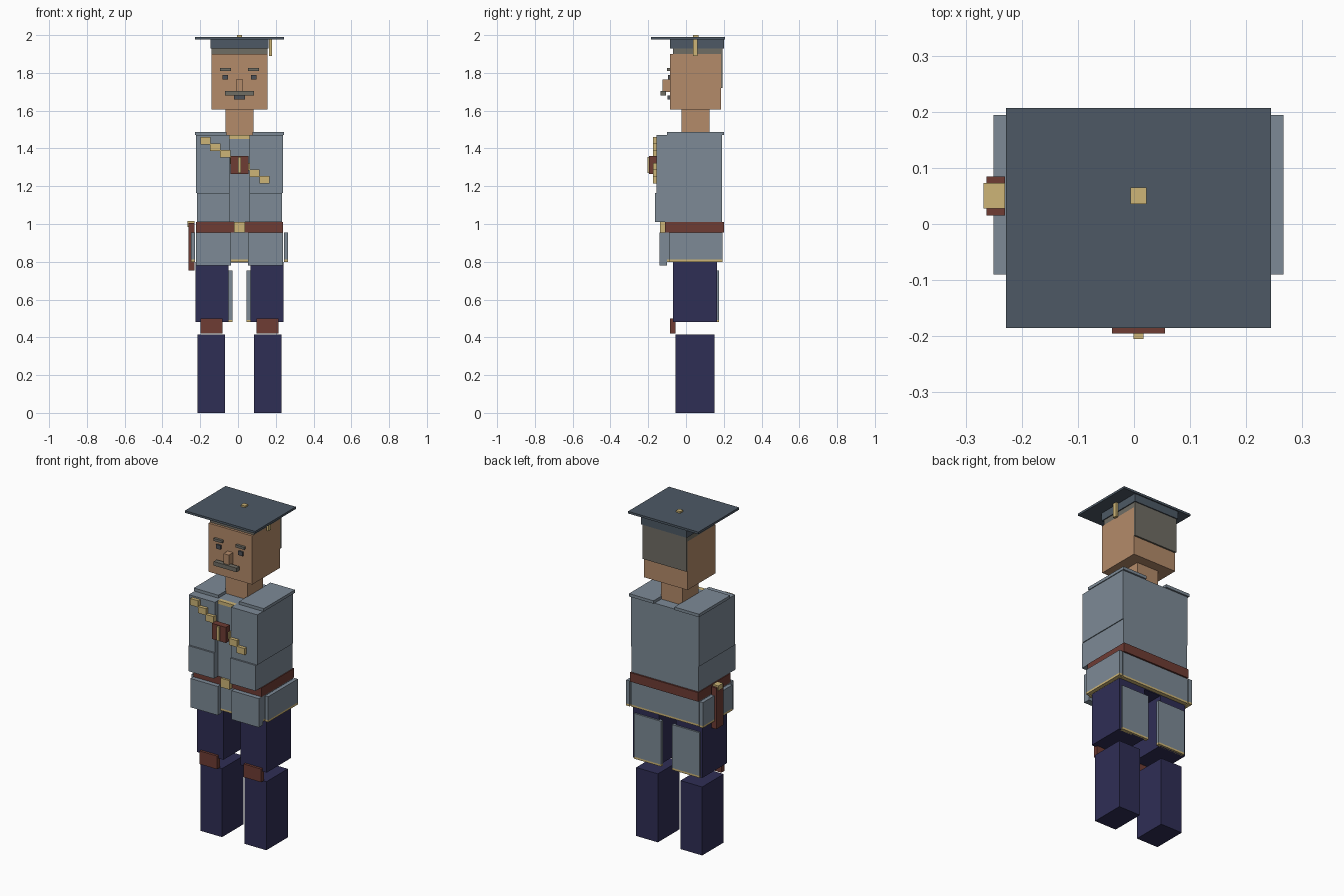
import bpy

if "Cube" in bpy.data.objects:
    bpy.data.objects.remove(bpy.data.objects["Cube"], do_unlink=True)

# Heights of the main joints, from the ground up
KNEE, THIGH, HEM, WAIST, RIBS = .42, .48, .8, .955, 1.01
SHOULDER, CHIN, CROWN, BOARD = 1.47, 1.605, 1.9, 1.977
# Depths of the main planes and half width of the body
FACE, CHEST, BACK, BODY = -.085, -.1, .19, .23
PANEL = -.155  # outer plane of the chest panels
GAP = .054     # half width of the strip between the panels
TRIM = .012    # height of a gold hem
CENTRE = .008  # the mirror line


def linear(c):
    return c / 12.92 if c < .04 else ((c + .055) / 1.055) ** 2.4


def material(name, hex_code):
    colour = [linear(byte / 255) for byte in bytes.fromhex(hex_code)] + [1]
    mat = bpy.data.materials.new(name)
    mat.use_nodes = True
    mat.diffuse_color = colour
    mat.node_tree.nodes["Principled BSDF"].inputs["Base Color"].default_value = colour
    return mat


coat = material("coat_grey", "7D8A96")
slate = material("hat_slate", "4D5965")
skin = material("skin", "B48B6A")
navy = material("trouser_navy", "2F2E55")
brown = material("leather_brown", "6E3C34")
gold = material("gold_trim", "CDB577")
hair = material("hair_grey", "706D64")
dark = material("eye_dark", "4F5258")


def box(name, mat, left, right, front, back, low, high):
    """Box between six planes; left and right run along x."""
    middle = ((left + right) / 2, (front + back) / 2, (low + high) / 2)
    bpy.ops.mesh.primitive_cube_add(size=1, location=middle)
    part = bpy.context.object
    part.name = name
    part.scale = (right - left, back - front, high - low)
    bpy.ops.object.transform_apply(location=False, rotation=False, scale=True)
    part.data.materials.append(mat)


def mid(name, mat, half, **planes):
    """Box centred on the mirror line."""
    box(name, mat, CENTRE - half, CENTRE + half, **planes)


def pair(name, mat, inner, outer, **planes):
    """Left and right boxes, measured outward from the mirror line."""
    box("left_" + name, mat, CENTRE + inner, CENTRE + outer, **planes)
    box("right_" + name, mat, CENTRE - outer, CENTRE - inner, **planes)


def hemmed(maker, name, *widths, low, high, **depth):
    """Coat cloth with a gold hem along its lower edge."""
    maker(name, coat, *widths, low=low + TRIM, high=high, **depth)
    maker(name + "_hem", gold, *widths, low=low, high=low + TRIM, **depth)


# Hat
cap_low = CROWN + .03
mid("hat_board", slate, half=.236, front=-.185, back=.207, low=BOARD, high=1.99)
mid("hat_button", gold, half=.014, front=.036, back=.065, low=BOARD, high=2)
mid("hat_band", slate, half=.153, front=FACE, back=.2, low=cap_low, high=BOARD)
box("hat_tassel", gold, left=.165, right=.18, front=.036, back=.062, low=CROWN - .01, high=BOARD)

# Head
head_half, nape = .147, .184
mid("head", skin, head_half, front=FACE, back=nape, low=CHIN, high=CROWN)
mid("hair_top", hair, head_half, front=-.07, back=BACK, low=CROWN, high=cap_low)
mid("hair_back", hair, head_half, front=nape, back=nape + .01, low=1.72, high=cap_low)
mid("neck", skin, half=.073, front=-.025, back=.125, low=SHOULDER, high=CHIN)

# Face
nose_low, lip = 1.7, 1.68
pair("eyebrow", hair, inner=.045, outer=.103, front=CHEST, back=FACE, low=1.81, high=1.825)
pair("eye", dark, inner=.06, outer=.09, front=FACE - .01, back=FACE, low=1.765, high=1.79)
mid("nose", skin, half=.018, front=-.125, back=FACE, low=nose_low, high=1.765)
mid("moustache", hair, half=.077, front=-.135, back=-.107, low=lip, high=nose_low + .005)
mid("mouth", dark, half=.03, front=FACE - TRIM, back=FACE, low=lip - .02, high=lip)

# Coat body
fold = 1.165
mid("coat_chest", coat, half=BODY, front=CHEST, back=BACK, low=fold, high=SHOULDER)
mid("coat_waist", coat, half=BODY - .005, front=CHEST, back=BACK, low=RIBS, high=fold)
pair("shoulder_plate", coat, inner=.07, outer=BODY + .005, front=CHEST, back=.2,
     low=SHOULDER, high=1.488)
collar = SHOULDER - .02
mid("coat_placket", coat, GAP, front=-.125, back=CHEST, low=RIBS, high=collar)
mid("collar_trim", gold, GAP, front=-.125, back=CHEST, low=collar, high=SHOULDER)
pair("chest_panel", coat, GAP, BODY, front=PANEL, back=CHEST, low=fold, high=SHOULDER)
pair("waist_panel", coat, GAP, BODY - .005, front=PANEL - .01, back=CHEST, low=RIBS, high=fold)

# Stepped sash across the chest, with its pouch
sash_front = PANEL - .02
for i in range(-3, 4):
    x, z = i * .052 - .016, 1.337 - i * .0345
    box(f"sash_step_{i + 4}", gold, left=x - .027, right=x + .027,
        front=sash_front, back=PANEL + .005, low=z - .02, high=z + .02)
pouch_front = sash_front - .02
mid("pouch", brown, half=.047, front=pouch_front, back=PANEL, low=1.265, high=1.36)
mid("pouch_clasp", gold, half=.009, front=pouch_front - .01, back=pouch_front, low=1.27, high=1.355)

# Belt and scabbard
belt_front = CHEST - TRIM
mid("belt", brown, BODY, front=belt_front, back=.2, low=WAIST, high=RIBS)
mid("buckle", gold, half=.03, front=-.137, back=belt_front, low=WAIST, high=RIBS)
box("scabbard", brown, left=-.263, right=-BODY, front=.015, back=.085, low=.755, high=RIBS - .005)
box("scabbard_cap", gold, left=-.268, right=-BODY, front=.028, back=.073, low=WAIST + .03, high=RIBS + .005)

# Coat skirt: core, side flaps, front flaps and centre flap
flap_inner = .046
hemmed(mid, "skirt", BODY, front=CHEST, back=BACK, low=HEM, high=WAIST)
hemmed(pair, "side_flap", BODY + .005, .258, front=-.09, back=BACK + .004, low=HEM, high=WAIST)
hemmed(mid, "centre_flap", flap_inner, front=belt_front, back=CHEST, low=HEM, high=WAIST)
pair("front_flap", coat, flap_inner, BODY, front=-.14, back=CHEST, low=HEM - .02, high=WAIST)

# Coat tails behind the thighs
seat = .165
hemmed(pair, "tail", .037, .22, front=seat - .01, back=seat + .01, low=THIGH, high=.755)

# Hips and legs
shin_front = -.056
mid("hips", navy, BODY - .01, front=-.07, back=seat, low=HEM - .005, high=WAIST)
pair("thigh", navy, inner=.057, outer=BODY + .004, front=-.07, back=seat, low=THIGH, high=HEM)
pair("knee_pad", brown, inner=.09, outer=.207, front=FACE, back=shin_front, low=KNEE, high=THIGH + .02)
pair("lower_leg", navy, inner=.076, outer=.222, front=shin_front, back=.15, low=0, high=KNEE - .004)
